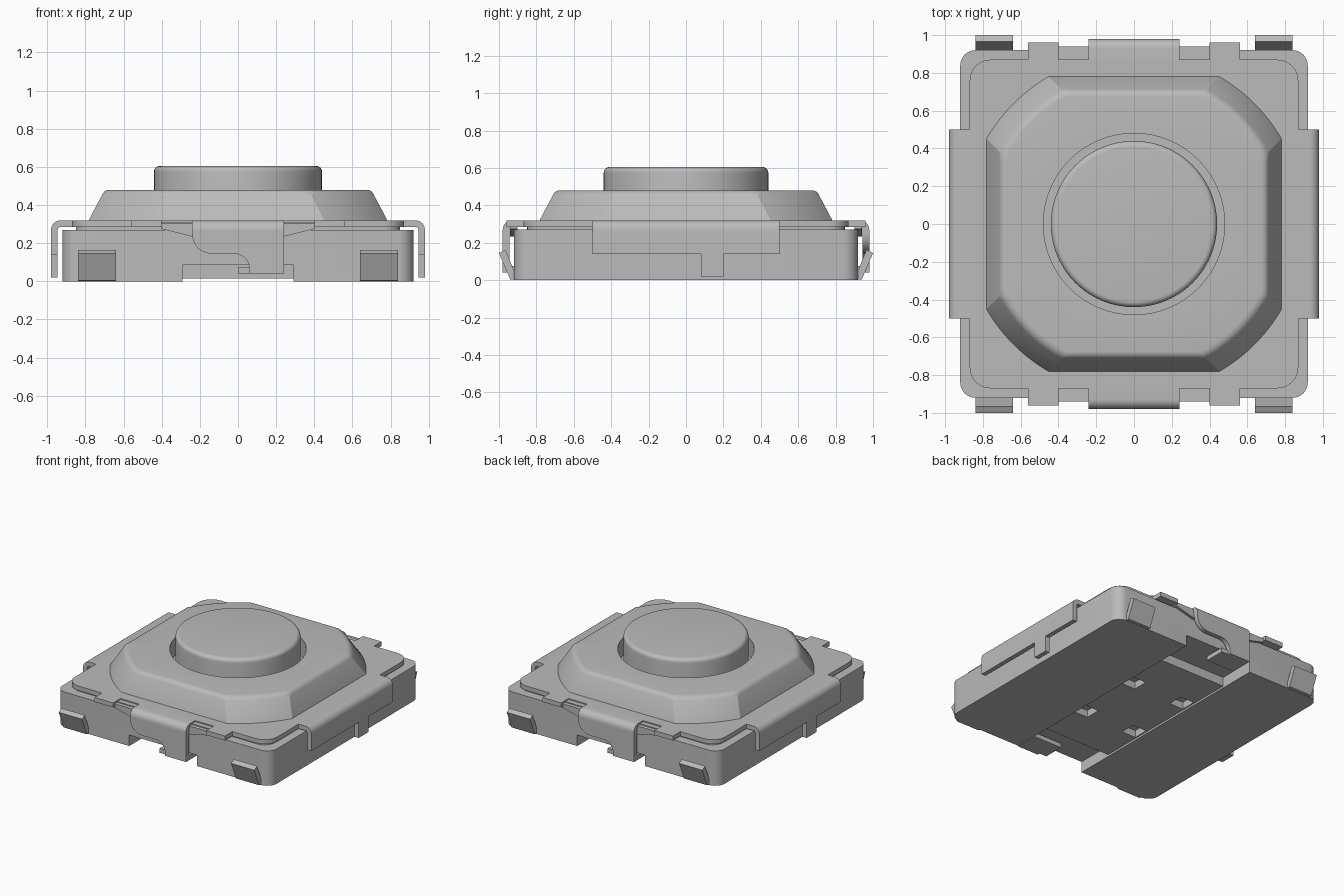
import bpy, bmesh, math
from mathutils import Vector

cube = bpy.data.objects.get("Cube")
if cube:
    bpy.data.objects.remove(cube, do_unlink=True)

grey = bpy.data.materials.new("satin_grey")
grey.use_nodes = True
colour = (0.5, 0.5, 0.5, 1)
grey.diffuse_color = colour
grey.node_tree.nodes["Principled BSDF"].inputs["Base Color"].default_value = colour


def finish(name, bm):
    bmesh.ops.recalc_face_normals(bm, faces=bm.faces)
    mesh = bpy.data.meshes.new(name)
    bm.to_mesh(mesh)
    bm.free()
    mesh.materials.append(grey)
    ob = bpy.data.objects.new(name, mesh)
    bpy.context.collection.objects.link(ob)
    return ob


def loft(name, loops):
    """Skin equal-length loops and cap both ends."""
    bm = bmesh.new()
    rings = [[bm.verts.new(p) for p in loop] for loop in loops]
    n = len(rings[0])
    for a, b in zip(rings, rings[1:]):
        for i in range(n):
            j = (i + 1) % n
            bm.faces.new((a[i], a[j], b[j], b[i]))
    bm.faces.new(rings[0])
    bm.faces.new(rings[-1])
    return finish(name, bm)


def prism(name, outline, axis, lo, hi, turn=1):
    """Extrude a 2D outline along an axis; turn=-1 rotates half a turn about z."""
    def place(p, d):
        x, y, z = {"x": (d, *p), "y": (p[0], d, p[1]), "z": (*p, d)}[axis]
        return Vector((x * turn, y * turn, z))
    return loft(name, [[place(p, d) for p in outline] for d in (lo, hi)])


def box(name, x, y, z, turn=1):
    return prism(name, [(x[0], y[0]), (x[1], y[0]), (x[1], y[1]), (x[0], y[1])],
                 "z", z[0], z[1], turn)


def arc(cx, cy, r, start, end, steps=6):
    angles = [math.radians(start + (end - start) * i / steps) for i in range(steps + 1)]
    return [(cx + r * math.cos(a), cy + r * math.sin(a)) for a in angles]


def rounded_square(half, r):
    c = half - r
    return [p for q, (sx, sy) in enumerate([(1, 1), (-1, 1), (-1, -1), (1, -1)])
            for p in arc(sx * c, sy * c, r, q * 90, q * 90 + 90)]


def cut(target, cutter):
    mod = target.modifiers.new("cut", "BOOLEAN")
    mod.operation, mod.solver, mod.object = "DIFFERENCE", "EXACT", cutter
    cutter.hide_render = True
    bpy.context.view_layer.objects.active = target
    bpy.ops.object.modifier_apply(modifier=mod.name)
    bpy.data.objects.remove(cutter, do_unlink=True)


# Moulded base with clip notches, shallow channel and moulding holes underneath
base = prism("base", rounded_square(0.92, 0.08), "z", 0, 0.27)
cut(base, box("channel_cutter", (-0.29, 0.29), (-0.75, 0.75), (-0.1, 0.015)))
for s in (1, -1):
    cut(base, box("notch_cutter", (-0.29, 0.29), (-1.1, -0.63), (-0.1, 0.085), s))
    for hx in (-0.22, 0.22):
        cut(base, box("hole_cutter", (hx - 0.06, hx + 0.06), (0.2, 0.32), (-0.1, 0.07), s))
prism("base_rim", rounded_square(0.85, 0.09), "z", 0.25, 0.29)

# Sheet metal cover plate
prism("cover_plate", rounded_square(0.87, 0.11), "z", 0.285, 0.32)


# Raised cover: flat sides joined by conical corners, with a round opening
SIDE, CORNER = 16, 12


def dome_loop(w, c, z):
    a = math.degrees(math.atan2(c, w))
    quarter = [(w, -c + 2 * c * i / SIDE) for i in range(SIDE)]
    quarter += arc(0, 0, math.hypot(w, c), a, 90 - a, CORNER)[:-1]
    turns = [(1, 0), (0, 1), (-1, 0), (0, -1)]
    return [Vector((x * co - y * si, x * si + y * co, z)) for co, si in turns for x, y in quarter]


def circle_loop(r, z, n=4 * (SIDE + CORNER)):
    off = -math.pi / 4 * 2 * SIDE / (2 * (SIDE + CORNER))
    return [Vector((r * math.cos(off + 2 * math.pi * i / n),
                    r * math.sin(off + 2 * math.pi * i / n), z)) for i in range(n)]


profile = [(0.785, 0.455, 0.30), (0.78, 0.45, 0.325), (0.714, 0.385, 0.45), (0.709, 0.38, 0.461),
           (0.70, 0.372, 0.471), (0.688, 0.363, 0.478), (0.675, 0.355, 0.48)]
loft("raised_cover", [dome_loop(*p) for p in profile]
     + [circle_loop(0.48, 0.48), circle_loop(0.48, 0.34)])

# Push button with rounded rim
loft("button", [circle_loop(0.44, 0.33)]
     + [circle_loop(r, z) for r, z in arc(0.41, 0.575, 0.03, 0, 90)])

# Folded sheet section: flat top, bend, short drop
fold = ([(0.84, 0.32)] + arc(0.93, 0.27, 0.05, 90, 0)
        + [(0.98, 0.14), (0.945, 0.14)] + arc(0.93, 0.27, 0.015, 0, 90) + [(0.84, 0.285)])
short_fold = [(-p, max(z, 0.26)) for p, z in fold]

# Spring clip outline seen face on
clip = ([(0.24, 0.265), (-0.24, 0.265)] + arc(-0.14, 0.245, 0.10, 180, 270)
        + arc(-0.02, 0.065, 0.08, 90, 0) + [(0.06, 0.04), (0.24, 0.04)])
lead = [(0.90, 0), (0.94, 0.005), (1.0, 0.145), (0.965, 0.163), (0.915, 0.04), (0.90, 0.04)]

for s, tag in ((1, "front"), (-1, "back")):
    side = "left" if s == 1 else "right"
    # Side flange and its solder tab
    prism(side + "_flange", fold, "y", -0.5, 0.5, s)
    box(side + "_tab", (0.945, 0.98), (0.08, 0.20), (0.02, 0.145), s)
    # Clip with its inward hook
    prism(tag + "_clip_bend", short_fold, "x", -0.24, 0.24, s)
    prism(tag + "_clip", clip, "y", -0.98, -0.945, s)
    box(tag + "_clip_hook", (0, 0.24), (-0.96, -0.80), (0.04, 0.075), s)
    # Sloped shoulders either side of the clip
    prism(tag + "_clip_shoulders", [(-0.4, 0.305), (-0.4, 0.275), (-0.24, 0.235),
          (0.24, 0.235), (0.4, 0.275), (0.4, 0.305)], "y", -0.94, -0.90, s)
    box(tag + "_shoulder_web", (-0.4, 0.4), (-0.91, -0.85), (0.285, 0.312), s)
    for m in (1, -1):
        hand = "left" if m * s == 1 else "right"
        # Cover lugs and angled solder leads
        box(f"{tag}_{hand}_lug", sorted((m * 0.40, m * 0.56)), (-0.96, -0.85), (0.285, 0.32), s)
        prism(f"{tag}_{hand}_lead", [(-y, z) for y, z in lead], "x",
              *sorted((m * 0.64, m * 0.84)), s)

# Smooth curved parts, keep folds crisp
bpy.ops.object.select_all(action="DESELECT")
for ob in bpy.context.collection.objects:
    if ob.type == "MESH" and grey.name in ob.data.materials:
        ob.select_set(True)
        bpy.context.view_layer.objects.active = ob
bpy.ops.object.shade_smooth_by_angle(angle=math.radians(25))
